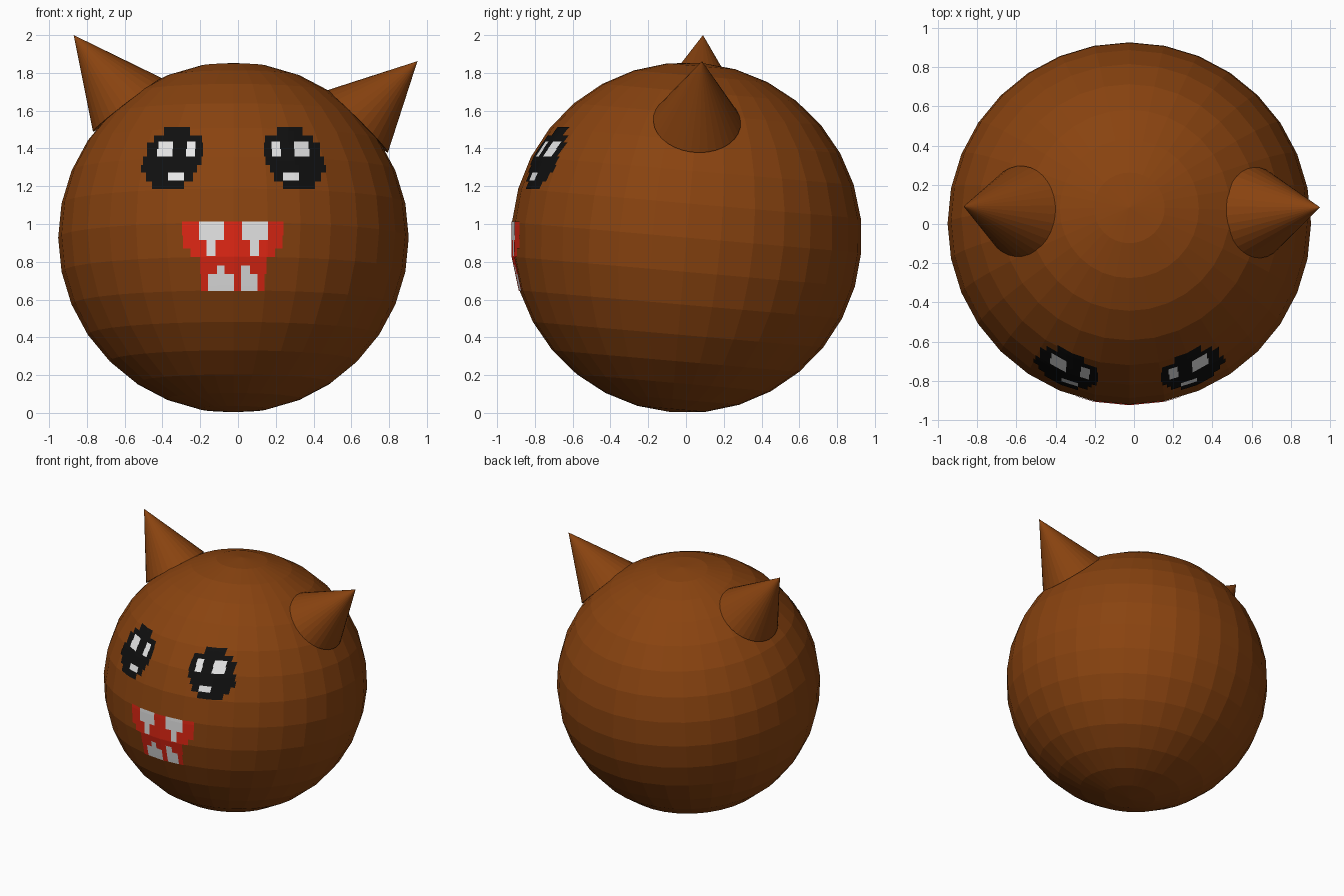
import bpy, bmesh, math
from mathutils import Vector, Matrix
from mathutils.bvhtree import BVHTree

if "Cube" in bpy.data.objects:
    bpy.data.objects.remove(bpy.data.objects["Cube"])

CENTRE = Vector((-0.024, 0.003, 0.928))
R = 0.928


def material(name, rgb):
    m = bpy.data.materials.new(name)
    m.diffuse_color = (*rgb, 1)
    m.use_nodes = True
    m.node_tree.nodes["Principled BSDF"].inputs["Base Color"].default_value = m.diffuse_color
    return m


BROWN = material("brown", (0.25, 0.056, 0.005))
BLACK = material("black", (0.005, 0.005, 0.005))
WHITE = material("white", (0.8, 0.8, 0.8))
RED = material("red", (0.75, 0.02, 0.007))


def add_object(name, bm, mats):
    me = bpy.data.meshes.new(name)
    bm.to_mesh(me)
    bm.free()
    for m in mats:
        me.materials.append(m)
    ob = bpy.data.objects.new(name, me)
    bpy.context.collection.objects.link(ob)
    return ob


# Body: faceted ball, leaning slightly backwards
bm = bmesh.new()
bmesh.ops.create_uvsphere(
    bm, u_segments=32, v_segments=16, radius=R,
    matrix=Matrix.Translation(CENTRE) @ Matrix.Rotation(math.radians(-5), 4, 'X'))
surface = BVHTree.FromBMesh(bm)
add_object("body", bm, [BROWN])


# Ears: cones standing on the ball
def ear(name, base, tip):
    base, tip = Vector(base), Vector(tip)
    axis = tip - base
    turn = axis.to_track_quat('Z', 'Y').to_matrix().to_4x4()
    bm = bmesh.new()
    bmesh.ops.create_cone(bm, cap_ends=True, segments=32, radius1=0.232, radius2=0,
                          depth=axis.length,
                          matrix=Matrix.Translation((base + tip) / 2) @ turn)
    add_object(name, bm, [BROWN])


ear("left_ear", (-0.585, 0.065, 1.63), (-0.87, 0.09, 2.0))
ear("right_ear", (0.63, 0.058, 1.542), (0.95, 0.085, 1.862))


# Face details: thin blocky sheets laid on the front of the ball.
# Each patch is (x0, x1, z0, z1, colour index); later patches win.
def cuts(values, step=0.03):
    vals = sorted(set(values))
    out = [vals[0]]
    for a, b in zip(vals, vals[1:]):
        n = max(1, math.ceil((b - a) / step))
        out += [a + (b - a) * i / n for i in range(1, n + 1)]
    return out


def on_ball(x, z):
    hit = surface.ray_cast(Vector((x, -3, z)), Vector((0, 1, 0)))[0]
    return hit + (hit - CENTRE).normalized() * 0.004


def face_detail(name, patches, mats):
    xs = cuts([v for p in patches for v in p[:2]])
    zs = cuts([v for p in patches for v in p[2:4]])
    bm = bmesh.new()
    grid = {}

    def vert(i, j):
        if (i, j) not in grid:
            grid[i, j] = bm.verts.new(on_ball(xs[i], zs[j]))
        return grid[i, j]

    for i in range(len(xs) - 1):
        for j in range(len(zs) - 1):
            x, z = (xs[i] + xs[i + 1]) / 2, (zs[j] + zs[j + 1]) / 2
            colour = [p[4] for p in patches if p[0] < x < p[1] and p[2] < z < p[3]]
            if colour:
                f = bm.faces.new((vert(i, j), vert(i + 1, j),
                                  vert(i + 1, j + 1), vert(i, j + 1)))
                f.material_index = colour[-1]
    add_object(name, bm, mats)


# Right eye, x measured from the ball's middle; the left eye mirrors it
EYE = [
    (0.23, 0.365, 1.465, 1.51, 0), (0.165, 0.42, 1.43, 1.465, 0),
    (0.16, 0.455, 1.355, 1.43, 0), (0.168, 0.478, 1.31, 1.355, 0),
    (0.192, 0.488, 1.27, 1.31, 0), (0.213, 0.462, 1.225, 1.27, 0),
    (0.262, 0.43, 1.185, 1.225, 0),
    (0.318, 0.395, 1.395, 1.435, 1), (0.322, 0.402, 1.355, 1.395, 1),
    (0.2, 0.245, 1.395, 1.435, 1), (0.204, 0.25, 1.355, 1.395, 1),
    (0.262, 0.345, 1.23, 1.27, 1),
]
for name, s in (("left_eye", -1), ("right_eye", 1)):
    face_detail(name, [(*sorted((CENTRE.x + s * a, CENTRE.x + s * b)), c, d, k)
                       for a, b, c, d, k in EYE], [BLACK, WHITE])

# Mouth with upper and lower teeth
MOUTH = [
    (-0.295, 0.24, 0.94, 1.013, 0), (-0.29, 0.235, 0.87, 0.94, 0),
    (-0.25, 0.195, 0.825, 0.87, 0), (-0.2, 0.15, 0.735, 0.825, 0),
    (-0.195, 0.14, 0.647, 0.735, 0),
    (-0.207, -0.075, 0.915, 1.013, 1), (-0.165, -0.118, 0.83, 0.915, 1),
    (0.022, 0.157, 0.915, 1.013, 1), (0.064, 0.11, 0.83, 0.915, 1),
    (-0.112, -0.07, 0.735, 0.78, 1), (-0.157, -0.022, 0.647, 0.735, 1),
    (0.016, 0.062, 0.735, 0.78, 1), (0.016, 0.104, 0.647, 0.735, 1),
]
face_detail("mouth", MOUTH, [RED, WHITE])
